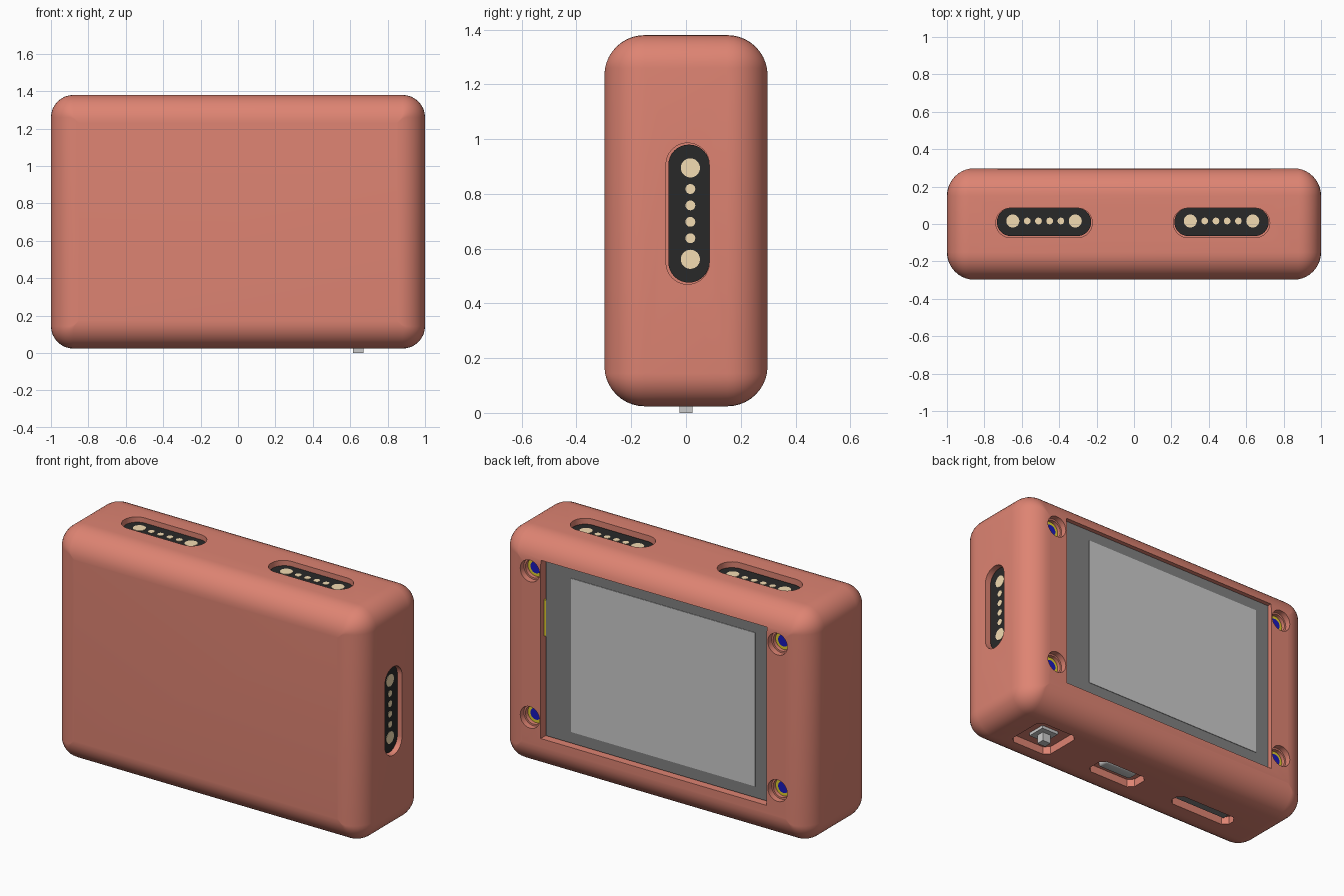
import bpy, bmesh, math
from mathutils import Matrix, Vector

if "Cube" in bpy.data.objects:
    bpy.data.objects.remove(bpy.data.objects["Cube"])


def material(name, rgb):
    m = bpy.data.materials.new(name)
    m.diffuse_color = (*rgb, 1)
    m.use_nodes = True
    m.node_tree.nodes["Principled BSDF"].inputs["Base Color"].default_value = m.diffuse_color
    return m


CORAL = material("coral", (0.73, 0.23, 0.17))
BLACK = material("black", (0.022, 0.022, 0.022))
CREAM = material("cream", (0.9, 0.72, 0.45))
GREY_D = material("dark_grey", (0.22, 0.22, 0.22))
GREY_M = material("mid_grey", (0.55, 0.55, 0.55))
METAL = material("metal", (0.55, 0.55, 0.55))
YELLOW = material("yellow", (0.75, 0.6, 0.03))
BLUE = material("blue", (0.01, 0.01, 0.5))


def finish(name, bm, mat):
    bmesh.ops.recalc_face_normals(bm, faces=bm.faces[:])
    me = bpy.data.meshes.new(name)
    bm.to_mesh(me)
    bm.free()
    ob = bpy.data.objects.new(name, me)
    bpy.context.collection.objects.link(ob)
    if mat:
        me.materials.append(mat)
    return ob


def box(name, x, y, z, mat=None, bevel=0):
    bm = bmesh.new()
    bmesh.ops.create_cube(bm, size=1)
    for v in bm.verts:
        v.co = Vector(a[0] + (a[1] - a[0]) * (c + 0.5) for a, c in zip((x, y, z), v.co))
    if bevel:
        bmesh.ops.bevel(bm, geom=bm.edges[:], offset=bevel, segments=3, profile=0.5, affect='EDGES')
    return finish(name, bm, mat)


def prism(name, pts, z0, z1, place, mat=None):
    bm = bmesh.new()
    face = bm.faces.new([bm.verts.new((x, y, z0)) for x, y in pts])
    ext = bmesh.ops.extrude_face_region(bm, geom=[face])
    for v in ext["geom"]:
        if isinstance(v, bmesh.types.BMVert):
            v.co.z = z1
    bm.transform(place)
    return finish(name, bm, mat)


def rounded(hx, hy, r, n=8, cx=0, cy=0):
    """Rounded rectangle; n=1 gives chamfered corners."""
    pts = []
    for k, (sx, sy) in enumerate(((1, 1), (-1, 1), (-1, -1), (1, -1))):
        for i in range(n + 1):
            a = math.pi / 2 * (k + i / n)
            pts.append((cx + sx * (hx - r) + r * math.cos(a), cy + sy * (hy - r) + r * math.sin(a)))
    return pts


def stadium(half_len, r, cy=0):
    return rounded(half_len, r, r - 0.0005, 8, 0, cy)


def circle(r, cx=0, cy=0, n=28):
    return [(cx + r * math.cos(2 * math.pi * i / n), cy + r * math.sin(2 * math.pi * i / n))
            for i in range(n)]


def cut(target, cutter):
    cutter.hide_render = True
    mod = target.modifiers.new("cut", 'BOOLEAN')
    mod.operation, mod.solver, mod.object = 'DIFFERENCE', 'EXACT', cutter
    bpy.context.view_layer.objects.active = target
    bpy.ops.object.modifier_apply(modifier=mod.name)
    bpy.data.objects.remove(cutter)


# case: rounded rectangle lofted along y, with fillets front and back
Y, Z0, Z1, FILLET, CORNER = 0.298, 0.024, 1.38, 0.147, 0.12
mid_z, half_z = (Z0 + Z1) / 2, (Z1 - Z0) / 2
steps = [math.radians(9 * i) for i in range(11)]
rim = [(FILLET * (1 - math.cos(a)), Y - FILLET * (1 - math.sin(a))) for a in steps]
bm = bmesh.new()
loops = []
for inset, y in [(i, -y) for i, y in reversed(rim)] + rim:
    ring = rounded(1 - inset, half_z - inset, max(CORNER - inset, 0.003))
    loops.append([bm.verts.new((x, y, mid_z + z)) for x, z in ring])
for a, b in zip(loops, loops[1:]):
    for i in range(len(a)):
        j = (i + 1) % len(a)
        bm.faces.new((a[i], a[j], b[j], b[i]))
bm.faces.new(loops[0])
bm.faces.new(loops[-1])
case = finish("case", bm, CORAL)

# recessed pin connectors; local z points out of the case
T, R = Matrix.Translation, Matrix.Rotation
places = {
    "top_left": T((-0.481, 0, 1.38)),
    "top_right": T((0.468, 0, 1.38)),
    "right": T((1, 0, 0.728)) @ R(math.pi / 2, 4, 'Y'),
    "left": T((-1, 0, 0.715)) @ R(-math.pi / 2, 4, 'Y'),
}
PINS = ((-0.167, 0.035), (-0.09, 0.018), (-0.03, 0.018), (0.03, 0.018), (0.09, 0.018), (0.167, 0.035))
for key, m in places.items():
    cut(case, prism("slot_cutter", stadium(0.258, 0.079, 0.006), -0.1, 0.05, m))
    prism(key + "_connector", stadium(0.252, 0.075, 0.0105), -0.11, -0.03, m, BLACK)
    for i, (x, r) in enumerate(PINS):
        prism(f"{key}_pin_{i}", circle(r, x, 0.016), -0.06, -0.028, m, CREAM)

# display in the back
cut(case, box("display_cutter", (-0.73, 0.73), (0.2, 0.4), (0.22, 1.26)))
box("display_frame", (-0.727, 0.713), (0.19, 0.273), (0.232, 1.257), GREY_D)
box("display_panel", (-0.64, 0.55), (0.24, 0.276), (0.298, 1.195), GREY_M)
box("display_tab", (0.705, 0.7295), (0.19, 0.27), (0.81, 1.02), YELLOW)

# stepped screw holes with board and gold pads behind
for i, (x, z) in enumerate((x, z) for x in (-0.8, 0.8) for z in (0.325, 1.18)):
    m = T((x, Y, z)) @ R(-math.pi / 2, 4, 'X')
    cut(case, prism("hole_cutter", circle(0.063), -0.035, 0.05, m))
    cut(case, prism("bore_cutter", circle(0.053), -0.08, 0.05, m))
    prism(f"screw_pad_{i}", circle(0.052), -0.085, -0.056, m, YELLOW)
    prism(f"screw_hole_{i}", circle(0.034), -0.08, -0.054, m, BLUE)

# bottom ports: centre x, y and half sizes, with chamfered corners
for cx, cy, hx, hy in ((0.65, 0.005, 0.135, 0.13), (0.094, -0.033, 0.16, 0.07), (-0.52, -0.035, 0.205, 0.05)):
    cut(case, prism("port_cutter", rounded(hx, hy, 0.03, 1, cx, cy), -0.05, 0.07, Matrix()))
box("joystick_base", (0.59, 0.7), (-0.055, 0.055), (0.052, 0.1), METAL)
box("joystick_stick", (0.615, 0.67), (-0.023, 0.023), (0, 0.08), METAL)
box("usb_port", (-0.02, 0.205), (-0.065, 0.01), (0.045, 0.1), METAL, 0.015)
box("card_slot", (-0.69, -0.35), (-0.06, -0.01), (0.05, 0.1), GREY_D)

# smooth shading with sharp cut edges
for ob in bpy.context.scene.objects:
    ob.select_set(True)
    bpy.context.view_layer.objects.active = ob
bpy.ops.object.shade_smooth_by_angle(angle=math.radians(30))
